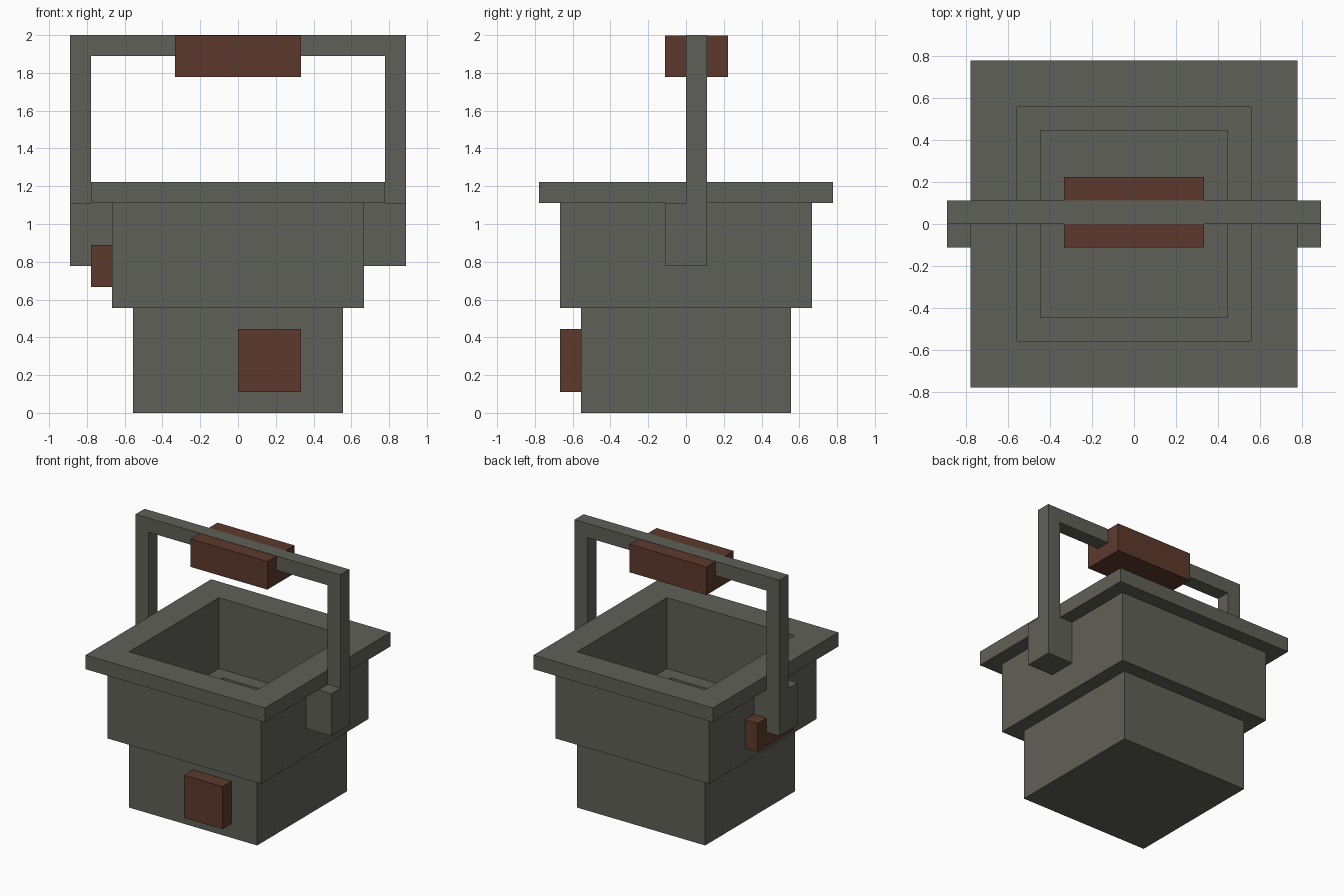
import bpy
import bmesh

cube = bpy.data.objects.get("Cube")
if cube:
    bpy.data.objects.remove(cube, do_unlink=True)

U = 1 / 9  # building unit


def material(name, rgb):
    mat = bpy.data.materials.new(name)
    mat.use_nodes = True
    mat.diffuse_color = (*rgb, 1)
    mat.node_tree.nodes["Principled BSDF"].inputs["Base Color"].default_value = (*rgb, 1)
    return mat


iron = material("grey iron", (0.118, 0.118, 0.099))
rust = material("brown rust", (0.108, 0.042, 0.026))


def add_object(name, bm, mat):
    bmesh.ops.recalc_face_normals(bm, faces=bm.faces)
    mesh = bpy.data.meshes.new(name)
    bm.to_mesh(mesh)
    bm.free()
    mesh.materials.append(mat)
    obj = bpy.data.objects.new(name, mesh)
    bpy.context.collection.objects.link(obj)
    return obj


def box(name, low, high, mat):
    """Box between two corners given in building units."""
    bm = bmesh.new()
    bmesh.ops.create_cube(bm, size=1)
    for v in bm.verts:
        v.co = [(a if c < 0 else b) * U for c, a, b in zip(v.co, low, high)]
    return add_object(name, bm, mat)


def square_shell(name, profile, mat):
    """Square rings of (half width, height), joined and capped at both ends."""
    bm = bmesh.new()
    rings = []
    for w, z in profile:
        corners = ((-w, -w), (w, -w), (w, w), (-w, w))
        rings.append([bm.verts.new((x * U, y * U, z * U)) for x, y in corners])
    for a, b in zip(rings, rings[1:]):
        for i in range(4):
            j = (i + 1) % 4
            bm.faces.new((a[i], a[j], b[j], b[i]))
    bm.faces.new(rings[0])
    bm.faces.new(rings[-1])
    return add_object(name, bm, mat)


# Hollow stepped bucket: outside from the base up, over the rim, down inside
square_shell("bucket", [(5, 0), (5, 5), (6, 5), (6, 10), (7, 10), (7, 11),
                        (5, 11), (5, 6), (4, 6), (4, 1)], iron)

# Handle: lugs and posts on both sides, bar across the top
for side, s in (("left", 1), ("right", -1)):
    inner, mid, outer = 6 * s, 7 * s, 8 * s
    box(side + "_lug", (min(inner, outer), -1, 7), (max(inner, outer), 1, 10), iron)
    box(side + "_post", (min(mid, outer), 0, 10), (max(mid, outer), 1, 17), iron)
box("handle_bar", (-8, 0, 17), (8, 1, 18), iron)

# Grip, a hair below the top of the bar
box("grip", (-3, -1, 16), (3, 2, 17.98), rust)

# Repair patches
box("front_patch", (0, -6, 1), (3, -5, 4), rust)
box("side_patch", (-7, -2, 6), (-6, 2, 8), rust)
